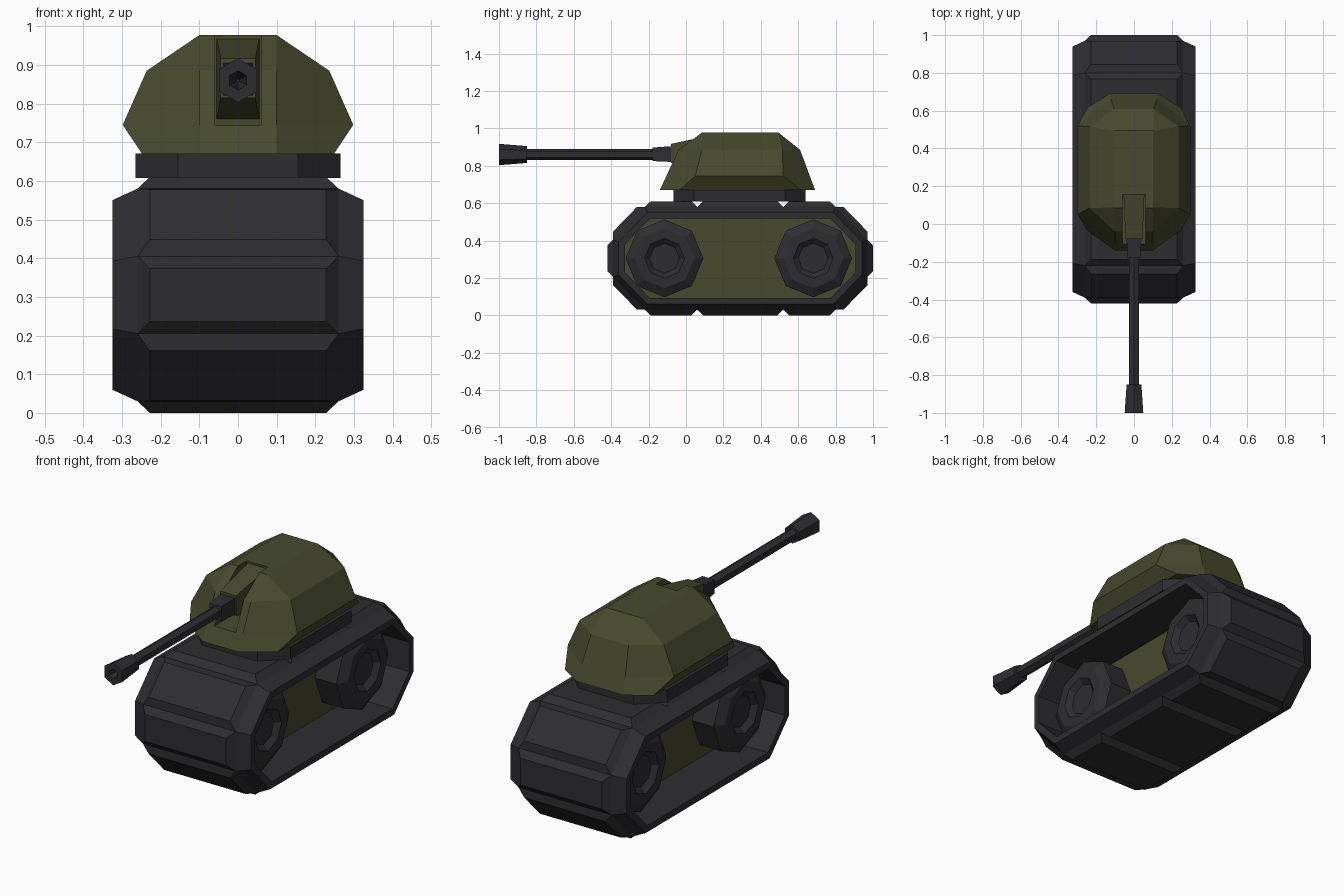
import bpy, bmesh, math

if "Cube" in bpy.data.objects:
    bpy.data.objects.remove(bpy.data.objects["Cube"])


def material(name, color):
    m = bpy.data.materials.new(name)
    m.diffuse_color = color
    m.use_nodes = True
    m.node_tree.nodes["Principled BSDF"].inputs["Base Color"].default_value = m.diffuse_color
    return m


DARK = material("dark_metal", (0.027, 0.027, 0.031, 1))
OLIVE = material("olive_paint", (0.063, 0.068, 0.027, 1))


def loft(name, rings, mat, closed=False, plates=None):
    """Bridge equal-sized rings of points; cap both ends or close into a loop."""
    bm = bmesh.new()
    vs = [[bm.verts.new(p) for p in ring] for ring in rings]
    n = len(rings[0])
    pairs = list(zip(vs, vs[1:])) + ([(vs[-1], vs[0])] if closed else [])
    for a, b in pairs:
        for i in range(n):
            j = (i + 1) % n
            bm.faces.new((a[i], a[j], b[j], b[i]))
    if not closed:
        bm.faces.new(vs[0])
        bm.faces.new(vs[-1])
    bmesh.ops.recalc_face_normals(bm, faces=bm.faces)
    if plates:
        bmesh.ops.inset_individual(bm, faces=[f for f in bm.faces if plates(f)],
                                   thickness=0.045, depth=0.03)
    mesh = bpy.data.meshes.new(name)
    bm.to_mesh(mesh)
    bm.free()
    mesh.materials.append(mat)
    ob = bpy.data.objects.new(name, mesh)
    bpy.context.collection.objects.link(ob)
    return ob


def inset(pts, d):
    """Mitred inward offset of a convex clockwise (y, z) polygon."""
    out = []
    for i, (y, z) in enumerate(pts):
        (y0, z0), (y1, z1) = pts[i - 1], pts[(i + 1) % len(pts)]
        la, lb = math.hypot(y - y0, z - z0), math.hypot(y1 - y, z1 - z)
        na = ((z - z0) / la, -(y - y0) / la)
        nb = ((z1 - z) / lb, -(y1 - y) / lb)
        k = d / (1 + na[0] * nb[0] + na[1] * nb[1])
        out.append((y + k * (na[0] + nb[0]), z + k * (na[1] + nb[1])))
    return out


def box_ring(y, hx, z0, z1):
    return [(-hx, y, z0), (hx, y, z0), (hx, y, z1), (-hx, y, z1)]


def hex_ring(y, r, z=0.86):
    return [(r * math.sin(i * math.pi / 3), y, z + r * math.cos(i * math.pi / 3))
            for i in range(6)]


# Track: wide closed band with a raised plate on every outer segment
loop = [(-.22, .58), (.06, .58), (.52, .58), (.80, .58), (.97, .405), (.97, .205)]
loop += [(.58 - y, .61 - z) for y, z in loop]
section = [(-.26, 0), (-.325, .03), (-.325, .063), (.325, .063), (.325, .03), (.26, 0)]
loft("track", [[(x, y, z) for y, z in inset(loop, d)] for x, d in section], DARK,
     closed=True, plates=lambda f: all(abs(abs(v.co.x) - .26) < 1e-4 for v in f.verts))

# Hull core filling the middle of the band
loft("hull_core", [[(x, y, z) for y, z in inset(loop, .063)] for x in (-.1, .1)], OLIVE)

# Wheels: octagonal with dished hub
wheel = [(.08, .208), (.22, .208), (.25, .16), (.25, .107), (.225, .08), (.225, .0)]
wheel[-1] = (.225, .06)
for side, s in (("left", -1), ("right", 1)):
    for end, cy in (("front", -.115), ("rear", .68)):
        loft(f"{end}_{side}_wheel",
             [[(s * x, cy + r * math.cos(i * math.pi / 4), .305 + r * math.sin(i * math.pi / 4))
               for i in range(8)] for x, r in wheel], DARK)

# Turret ring
ring = [(.155, -.067), (.265, .043), (.265, .53), (.155, .64)]
ring += [(-x, y) for x, y in reversed(ring)]
loft("turret_ring", [[(x, y, z) for x, y in ring] for z in (.608, .671)], DARK)


# Turret: faceted shell, each level is (z, front x, front y, side x, side y0, side y1, rear x, rear y)
def turret_ring(z, fx, fy, sx, y0, y1, rx, ry):
    half = [(fx, fy, z), (sx, y0, z), (sx, y1, z), (rx, ry, z)]
    return half + [(-x, y, w) for x, y, w in reversed(half)]


turret = loft("turret", [turret_ring(*a) for a in (
    (.67, .1, -.14, .248, -.035, .615, .13, .69),
    (.745, .1, -.105, .298, .05, .52, .122, .662),
    (.885, .1, -.04, .236, .085, .515, .105, .61),
    (.977, .099, .085, .1, .087, .493, .099, .495))], OLIVE)

# Slot cut in the turret front for the gun mount
cutter = loft("slot_cutter", [box_ring(-.3, .06, .745, 1.1), box_ring(.155, .06, .745, 1.1)], OLIVE)
cutter.hide_render = True
cutter.hide_set(True)
cut = turret.modifiers.new("slot", "BOOLEAN")
cut.operation = "DIFFERENCE"
cut.object = cutter

# Gun mount and collar
loft("gun_mount", [box_ring(-.08, .045, .815, .917), box_ring(.156, .055, .76, .967)], OLIVE)
loft("gun_collar", [box_ring(-.18, .033, .825, .897), box_ring(-.07, .04, .82, .905)], DARK)

# Barrel and hollow flared muzzle
loft("barrel", [hex_ring(-.87, .03), hex_ring(-.15, .03)], DARK)
loft("muzzle", [hex_ring(-.85, .045), hex_ring(-1, .057), hex_ring(-1, .025), hex_ring(-.9, .004)], DARK)
